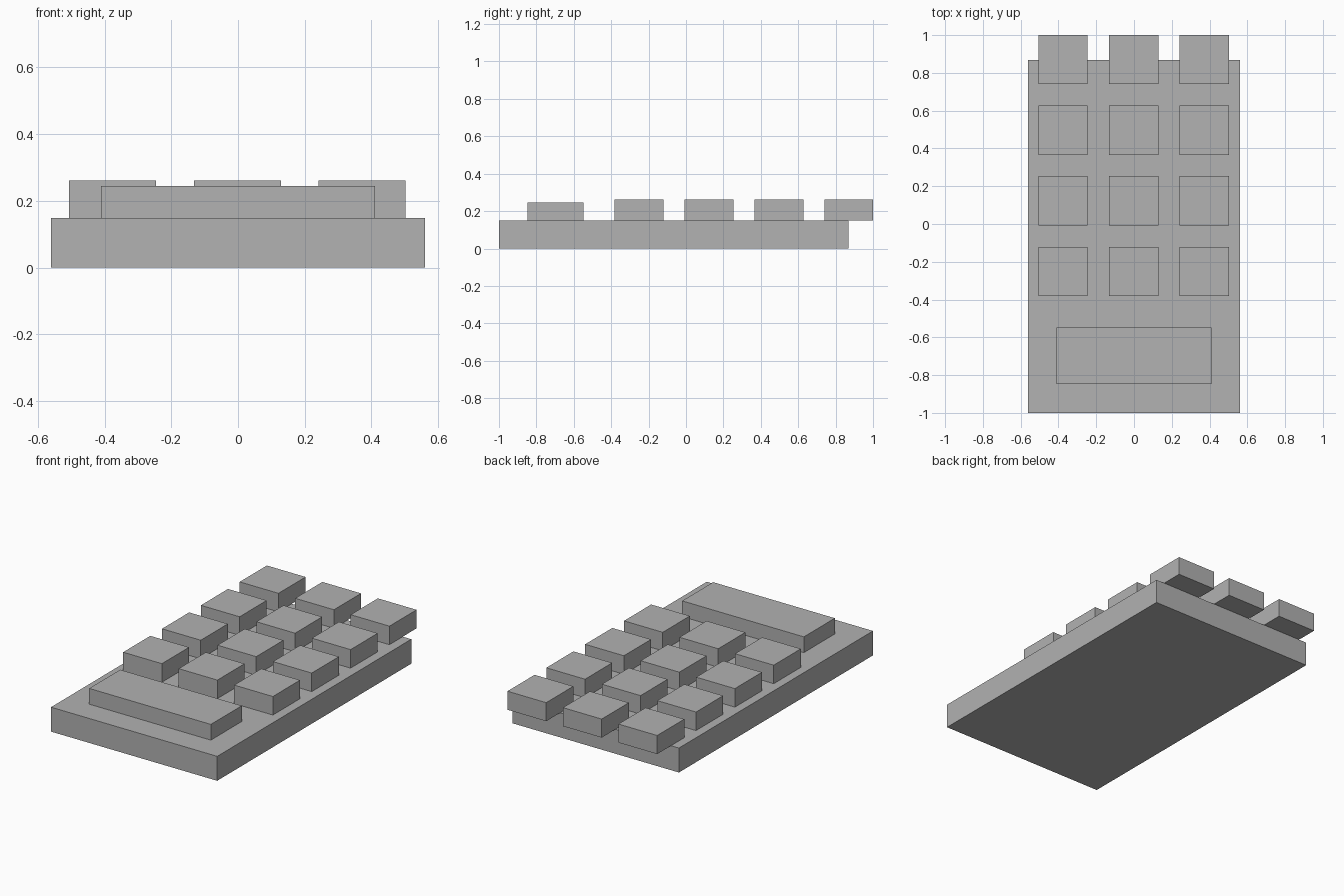
import bpy

# Remove the default cube
old = bpy.data.objects.get("Cube")
if old:
    bpy.data.objects.remove(old, do_unlink=True)

# Single grey material
grey = bpy.data.materials.new("grey")
grey.use_nodes = True
GREY = (0.445, 0.445, 0.445, 1)
grey.diffuse_color = GREY
grey.node_tree.nodes["Principled BSDF"].inputs["Base Color"].default_value = GREY


def box(name, x, y, z, width, depth, height):
    """Box centred on x, y with its base at z."""
    bpy.ops.mesh.primitive_cube_add(size=1, location=(x, y, z + height / 2))
    ob = bpy.context.object
    ob.name = name
    ob.scale = (width, depth, height)
    bpy.ops.object.transform_apply(location=False, rotation=False, scale=True)
    ob.data.materials.append(grey)
    return ob


# Base slab
SLAB_TOP = 0.149
box("base_slab", 0, -0.066, 0, 1.12, 1.868, SLAB_TOP)

# Wide bar at the front
box("front_bar", 0, -0.698, SLAB_TOP, 0.82, 0.298, 0.096)

# Grid of square keys, the last row overhanging the back edge
PITCH = 0.374
KEY = 0.261
for row in range(4):
    for col in range(3):
        box(f"key_row{row + 1}_column{col + 1}",
            (col - 1) * PITCH - 0.002, -0.2515 + row * PITCH,
            SLAB_TOP, KEY, KEY, 0.113)
